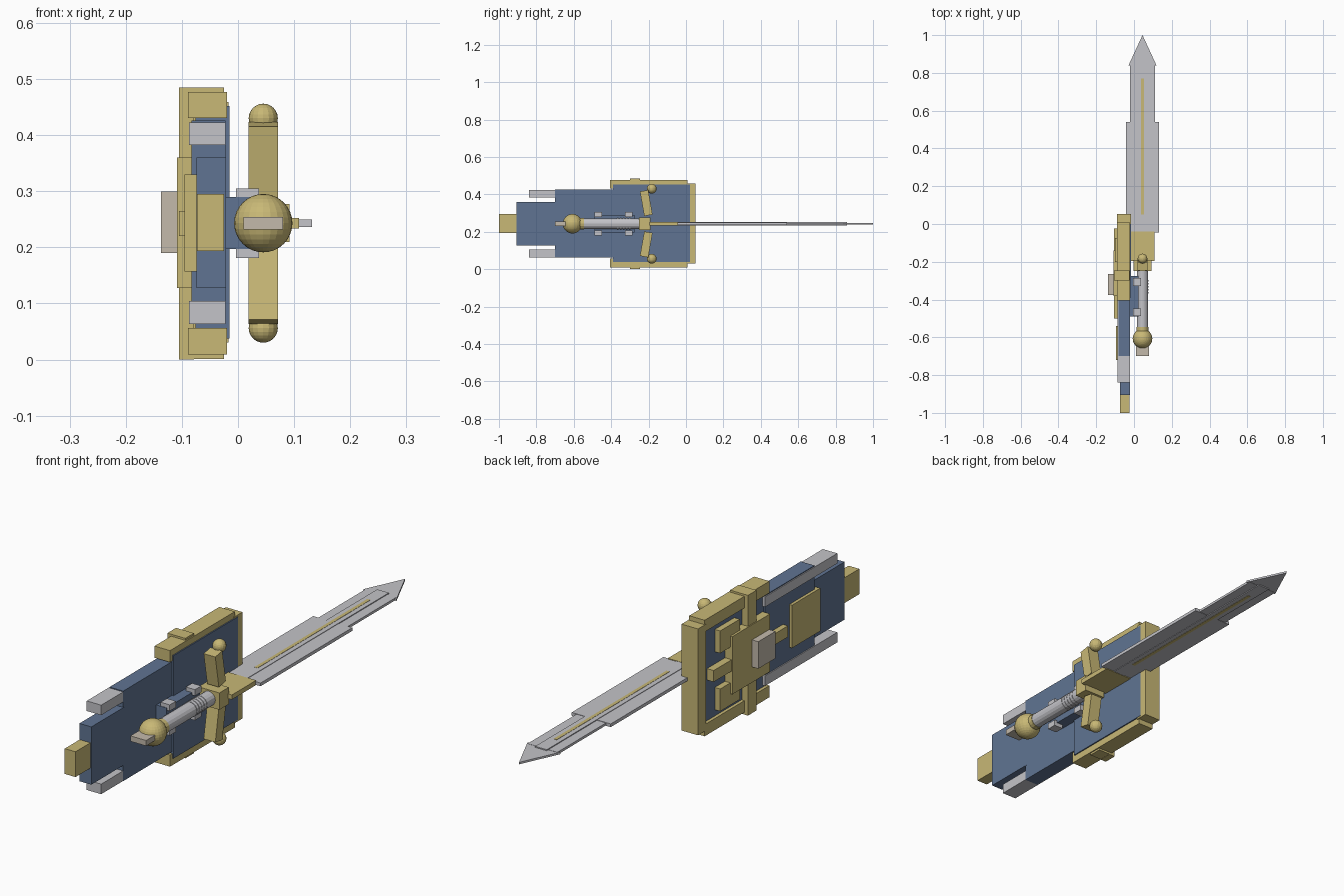
import bpy, bmesh, math

if "Cube" in bpy.data.objects:
    bpy.data.objects.remove(bpy.data.objects["Cube"])


def material(name, rgb):
    m = bpy.data.materials.new(name)
    m.diffuse_color = (*rgb, 1)
    m.use_nodes = True
    m.node_tree.nodes["Principled BSDF"].inputs["Base Color"].default_value = m.diffuse_color
    return m


GOLD = material("gold", (0.58, 0.48, 0.18))
BLUE = material("steel_blue", (0.117, 0.175, 0.29))
GREY = material("light_grey", (0.55, 0.55, 0.58))
TAN = material("warm_grey", (0.55, 0.49, 0.41))

CX, CZ = 0.045, 0.243      # sword axis


def finish(name, bm, mat):
    me = bpy.data.meshes.new(name)
    bmesh.ops.recalc_face_normals(bm, faces=bm.faces)
    bm.to_mesh(me)
    bm.free()
    me.materials.append(mat)
    ob = bpy.data.objects.new(name, me)
    bpy.context.collection.objects.link(ob)
    return ob


def box(name, x, y, z, mat, tilt=0):
    """Box from (min, max) ranges, optionally tilted about its own x axis."""
    bm = bmesh.new()
    bmesh.ops.create_cube(bm, size=1)
    bmesh.ops.scale(bm, vec=(x[1] - x[0], y[1] - y[0], z[1] - z[0]), verts=bm.verts)
    ob = finish(name, bm, mat)
    ob.location = [(r[0] + r[1]) / 2 for r in (x, y, z)]
    ob.rotation_euler.x = tilt
    return ob


def pair(name, x, y, z, mat, tilt=0):
    """Upper box and its copy mirrored across the sword height."""
    box("upper_" + name, x, y, z, mat, tilt)
    box("lower_" + name, x, y, (2 * CZ - z[1], 2 * CZ - z[0]), mat, -tilt)


def ball(name, loc, r, seg, rings):
    bm = bmesh.new()
    bmesh.ops.create_uvsphere(bm, u_segments=seg, v_segments=rings, radius=r)
    finish(name, bm, GOLD).location = loc


def rod(name, y0, y1, r, mat):
    bm = bmesh.new()
    bmesh.ops.create_cone(bm, cap_ends=True, segments=16, radius1=r, radius2=r, depth=y1 - y0)
    ob = finish(name, bm, mat)
    ob.location = (CX, (y0 + y1) / 2, CZ)
    ob.rotation_euler.x = math.pi / 2


def around(c, h):
    return (c - h, c + h)


# Blade: two stepped slabs, a pointed tip, a raised panel and a gold line
box("blade_base", around(CX, 0.087), (-0.045, 0.54), around(CZ, 0.0065), GREY)
box("blade_upper", around(CX, 0.066), (0.54, 0.85), around(CZ, 0.005), GREY)
bm = bmesh.new()
tip = [bm.verts.new((CX + dx, y, CZ - 0.004)) for dx, y in ((-0.074, 0.84), (0.074, 0.84), (0, 1.0))]
face = bm.faces.new(tip)
top = bmesh.ops.extrude_face_region(bm, geom=[face])["geom"]
bmesh.ops.translate(bm, vec=(0, 0, 0.008), verts=[v for v in top if isinstance(v, bmesh.types.BMVert)])
finish("blade_tip", bm, GREY)
box("blade_panel", around(CX, 0.026), (-0.04, 0.86), around(CZ, 0.0085), GREY)
box("blade_line", around(CX, 0.007), (0.05, 0.77), around(CZ, 0.0095), GOLD)

# Guard
box("guard_plate", around(CX, 0.064), (-0.195, -0.04), around(CZ, 0.0095), GOLD)
box("guard_block", around(CX, 0.047), (-0.25, -0.19), around(CZ, 0.034), GOLD)
pair("guard_arm", around(CX, 0.026), (-0.235, -0.19), (0.287, 0.42), GOLD, math.radians(10))
for name, z in (("upper", 0.43), ("lower", 0.056)):
    ball(name + "_guard_ball", (CX, -0.183, z), 0.026, 16, 12)

# Grip and pommel
rod("grip", -0.56, -0.24, 0.029, GREY)
for i in range(5):
    y = -0.30 - 0.016 * i
    rod("grip_ring", y - 0.004, y + 0.004, 0.0305, GREY)
rod("grip_collar", -0.58, -0.545, 0.031, GOLD)
ball("pommel_ball", (CX, -0.607, CZ), 0.052, 24, 16)
box("pommel_tab", around(CX, 0.035), (-0.70, -0.61), around(CZ, 0.011), TAN)

# Mount that holds the grip to the shield
box("grip_mount", (-0.03, 0.024), (-0.49, -0.275), (0.197, 0.29), BLUE)
for y in ((-0.327, -0.287), (-0.488, -0.448)):
    pair("grip_clamp", (-0.004, 0.037), y, (0.28, 0.305), GREY)

# Shield body, stepping down toward the rear
box("shield_front", (-0.076, -0.015), (-0.39, 0.022), (0.037, 0.452), BLUE)
box("shield_middle", (-0.083, -0.022), (-0.70, -0.385), (0.063, 0.426), BLUE)
box("shield_rear", (-0.074, -0.021), (-0.905, -0.69), (0.127, 0.36), BLUE)
box("shield_tail", (-0.073, -0.025), (-1.0, -0.90), (0.193, 0.295), GOLD)
pair("side_bar", (-0.087, -0.0225), (-0.84, -0.38), (0.382, 0.4225), GREY)

# Gold frame
pair("frame_rail", (-0.089, -0.02), (-0.405, 0.008), (0.43, 0.477), GOLD)
box("frame_end", (-0.09, -0.0165), (0.0, 0.052), (0.03, 0.459), GOLD)
box("frame_crossbar_back", (-0.105, -0.078), (-0.30, -0.245), (0, 0.485), GOLD)
pair("frame_crossbar_cap", (-0.105, -0.025), (-0.30, -0.245), (0.44, 0.485), GOLD)

# Back plates
box("back_plate", (-0.109, -0.07), (-0.38, -0.14), (0.127, 0.36), GOLD)
box("back_block", (-0.137, -0.108), (-0.375, -0.265), (0.19, 0.299), TAN)
box("back_link", (-0.105, -0.08), (-0.50, -0.37), (0.22, 0.265), GOLD)
box("rear_back_plate", (-0.095, -0.07), (-0.72, -0.54), (0.157, 0.33), GOLD)
box("front_back_block", (-0.106, -0.07), (-0.17, -0.025), (0.22, 0.266), GOLD)
pair("back_side_block", (-0.1, -0.07), (-0.20, -0.075), (0.315, 0.405), GOLD)
